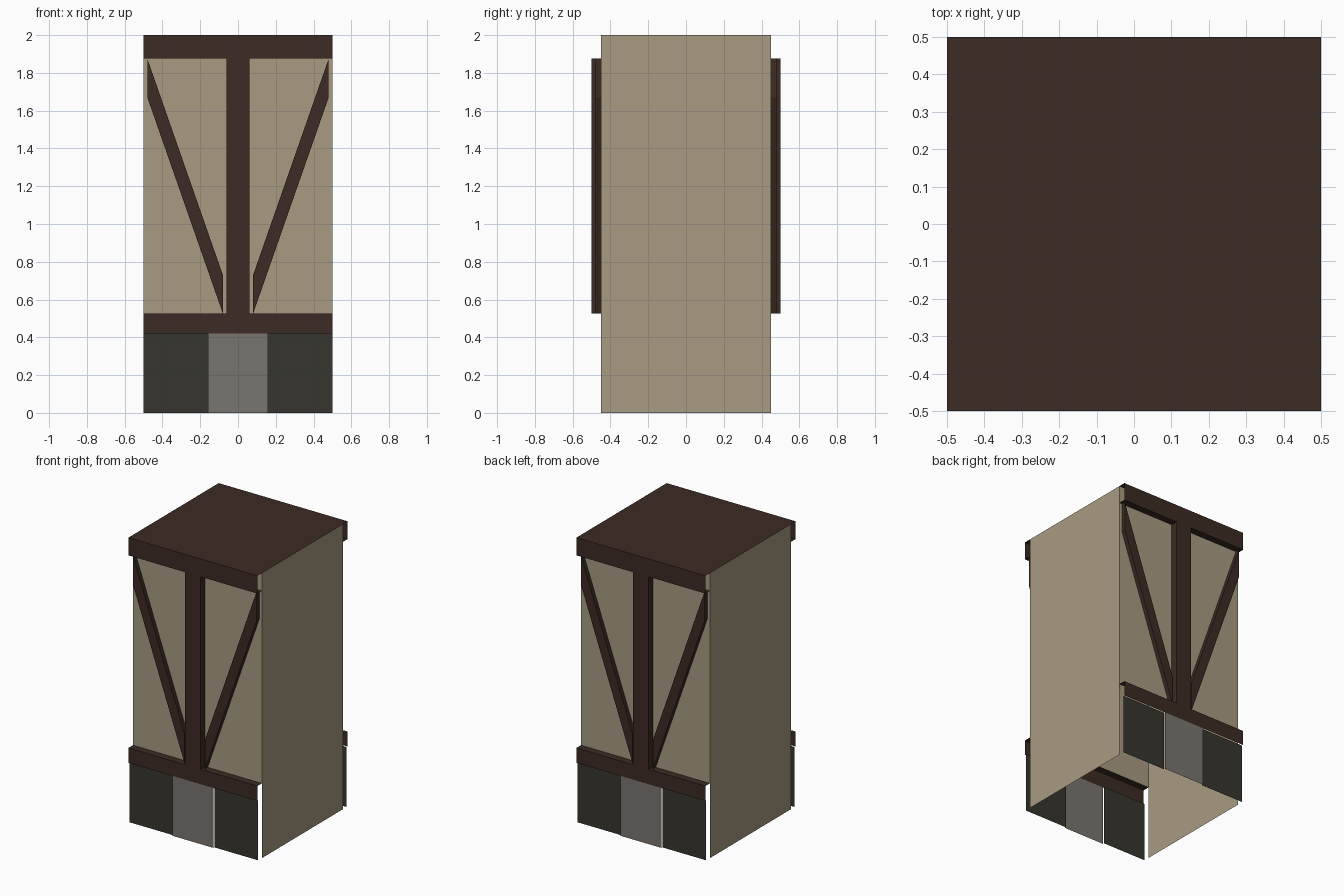
import bpy
import bmesh

cube = bpy.data.objects.get("Cube")
if cube:
    bpy.data.objects.remove(cube, do_unlink=True)

HALF = 0.5                      # half width, and outer face of the timbers
WALL = 0.45                     # plaster plane
BASE, SILL, HEAD, TOP = 0.42, 0.525, 1.875, 2.0


def material(name, rgb):
    mat = bpy.data.materials.new(name)
    mat.use_nodes = True
    mat.diffuse_color = (*rgb, 1)
    bsdf = mat.node_tree.nodes["Principled BSDF"]
    bsdf.inputs["Base Color"].default_value = (*rgb, 1)
    bsdf.inputs["Roughness"].default_value = 0.9
    return mat


timber = material("dark timber", (0.045, 0.024, 0.017))
plaster = material("tan plaster", (0.386, 0.328, 0.223))
dark_stone = material("dark stone", (0.037, 0.036, 0.027))
grey_stone = material("grey stone", (0.195, 0.178, 0.160))


def finish(bm, name, mat, turned):
    """Make the object; turned swings it half a turn to the back."""
    if turned:
        for v in bm.verts:
            v.co.x, v.co.y = -v.co.x, -v.co.y
    mesh = bpy.data.meshes.new(name)
    bm.to_mesh(mesh)
    bm.free()
    mesh.materials.append(mat)
    bpy.context.collection.objects.link(bpy.data.objects.new(name, mesh))


def strip(name, profile, x0, x1, mat, turned=False):
    """Open sheet: a (y, z) profile drawn out along x."""
    bm = bmesh.new()
    rows = [[bm.verts.new((x, y, z)) for x in (x0, x1)] for y, z in profile]
    for (a, b), (d, c) in zip(rows, rows[1:]):
        bm.faces.new((a, b, c, d))
    finish(bm, name, mat, turned)


def batten(name, outline, depth, mat, turned=False):
    """Solid timber: an (x, z) outline standing off the plaster."""
    bm = bmesh.new()
    face = bm.faces.new([bm.verts.new((x, -WALL, z)) for x, z in outline])
    new = bmesh.ops.extrude_face_region(bm, geom=[face])["geom"]
    moved = [g for g in new if isinstance(g, bmesh.types.BMVert)]
    bmesh.ops.translate(bm, verts=moved, vec=(0, -depth, 0))
    bmesh.ops.recalc_face_normals(bm, faces=bm.faces)
    finish(bm, name, mat, turned)


# Roof slab with its two head beams, open at the ends
strip("roof_and_head_beams",
      [(-WALL, HEAD), (-HALF, HEAD), (-HALF, TOP),
       (HALF, TOP), (HALF, HEAD), (WALL, HEAD)], -HALF, HALF, timber)

# Plain side walls
for side, turned in (("left", False), ("right", True)):
    bm = bmesh.new()
    bm.faces.new([bm.verts.new((HALF, y, z)) for y, z in
                  ((-WALL, 0), (WALL, 0), (WALL, TOP), (-WALL, TOP))])
    finish(bm, side + "_wall", plaster, turned)

# Front and back faces are alike
for side, turned in (("front", False), ("back", True)):
    strip(side + "_plaster", [(-WALL, SILL), (-WALL, TOP)],
          -HALF, HALF, plaster, turned)
    strip(side + "_sill_beam", [(-HALF, BASE), (-HALF, SILL), (-WALL, SILL)],
          -HALF, HALF, timber, turned)

    # Stone base: dark panels either side of a grey one
    for part, x0, x1, y, mat in (("base_panel_a", -HALF, -0.16, -0.49, dark_stone),
                                 ("base_panel_b", 0.16, HALF, -0.49, dark_stone),
                                 ("base_centre", -0.16, 0.16, -HALF, grey_stone)):
        strip(f"{side}_{part}", [(y, 0), (y, BASE)], x0, x1, mat, turned)

    # Central post and slanting braces
    batten(side + "_post", [(-0.06, SILL), (0.06, SILL), (0.06, HEAD), (-0.06, HEAD)],
           HALF - WALL, timber, turned)
    for label, s in (("a", -1), ("b", 1)):
        batten(f"{side}_brace_{label}",
               [(s * 0.08, SILL), (s * 0.48, HEAD - 0.205),
                (s * 0.48, HEAD), (s * 0.08, SILL + 0.205)],
               0.03, timber, turned)
